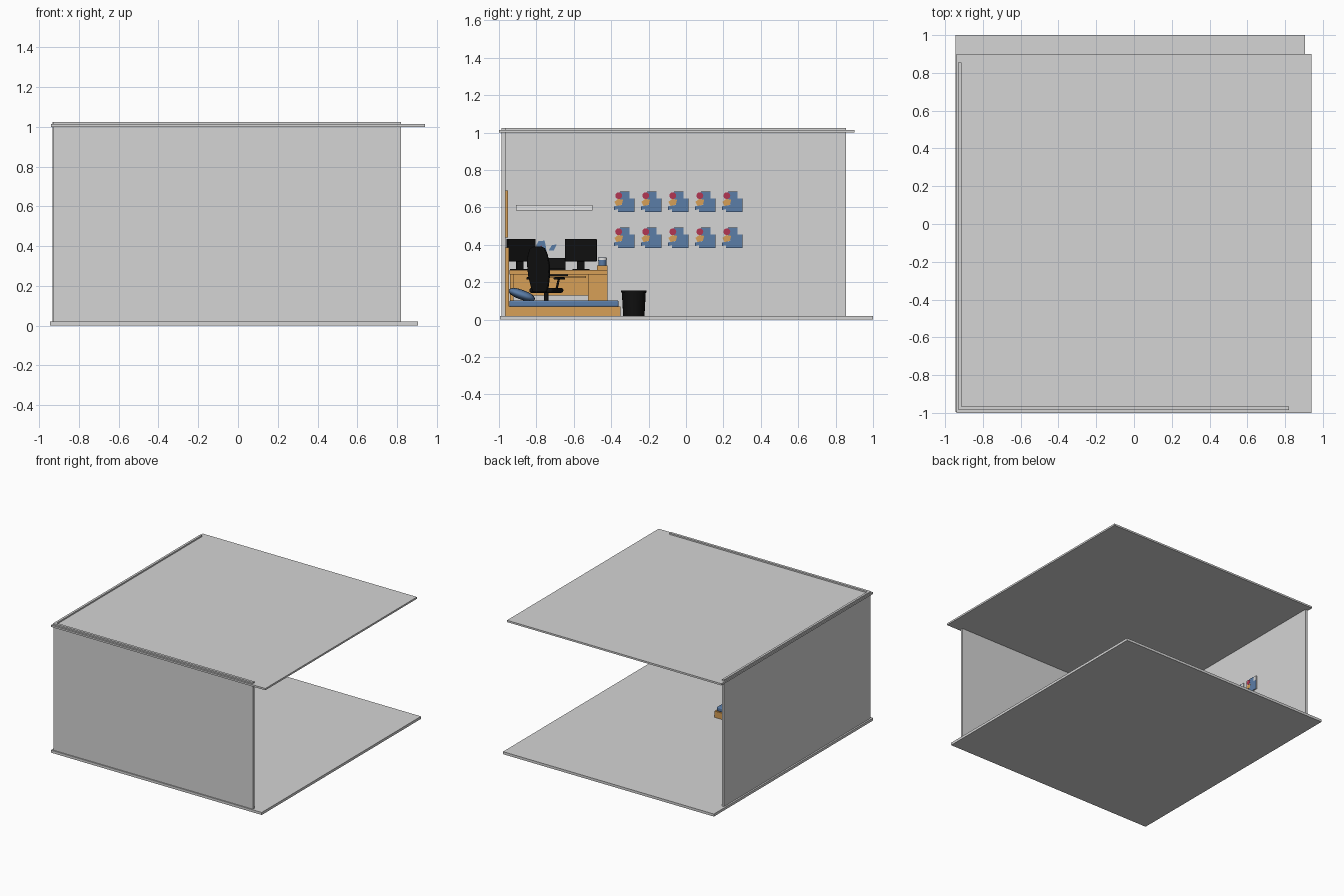
import bpy, bmesh, math
from mathutils import Matrix, Vector

if "Cube" in bpy.data.objects:
    bpy.data.objects.remove(bpy.data.objects["Cube"])


def material(name, rgb):
    m = bpy.data.materials.new(name)
    m.diffuse_color = (*rgb, 1)
    m.use_nodes = True
    m.node_tree.nodes["Principled BSDF"].inputs["Base Color"].default_value = m.diffuse_color
    return m


GREY = material("plaster grey", (0.66, 0.66, 0.66))
WHITE = material("white", (0.87, 0.87, 0.87))
WOOD = material("orange wood", (0.68, 0.35, 0.095))
BLUE = material("fabric blue", (0.105, 0.205, 0.39))
RED = material("crimson", (0.45, 0.037, 0.085))
BLACK = material("black", (0.005, 0.005, 0.005))


def finish(bm, name, mat, bevel=0.0, smooth=False, matrix=None):
    """Turn a bmesh into an object, with optional rounding and placement."""
    bmesh.ops.recalc_face_normals(bm, faces=bm.faces)
    me = bpy.data.meshes.new(name)
    bm.to_mesh(me)
    bm.free()
    ob = bpy.data.objects.new(name, me)
    bpy.context.collection.objects.link(ob)
    me.materials.append(mat)
    if matrix is not None:
        ob.matrix_world = matrix
    if bevel:
        b = ob.modifiers.new("round", "BEVEL")
        b.width, b.segments = bevel, 3
    if smooth or bevel:
        bpy.ops.object.select_all(action="DESELECT")
        ob.select_set(True)
        bpy.context.view_layer.objects.active = ob
        bpy.ops.object.shade_smooth_by_angle(angle=math.radians(40))
    return ob


def box(name, x, y, z, mat, bevel=0.0, matrix=None):
    bm = bmesh.new()
    bmesh.ops.create_cube(bm, size=1)
    for v in bm.verts:
        v.co = [a + (c + 0.5) * (b - a) for c, (a, b) in zip(v.co, (x, y, z))]
    return finish(bm, name, mat, bevel, False, matrix)


def lathe(name, profile, mat, matrix, steps=24):
    """Spin an (r, z) profile around the local z axis."""
    bm = bmesh.new()
    vs = [bm.verts.new((r, 0, z)) for r, z in profile]
    es = [bm.edges.new(p) for p in zip(vs, vs[1:])]
    bmesh.ops.spin(bm, geom=vs + es, axis=(0, 0, 1), cent=(0, 0, 0),
                   angle=math.tau, steps=steps)
    bmesh.ops.remove_doubles(bm, verts=bm.verts, dist=1e-5)
    return finish(bm, name, mat, 0, True, matrix)


def plate(name, pts, x0, x1, mat, bevel=0.0, matrix=None):
    """Polygon in the y-z plane, extruded along x."""
    bm = bmesh.new()
    f = bm.faces.new([bm.verts.new((x0, y, z)) for y, z in pts])
    out = bmesh.ops.extrude_face_region(bm, geom=[f])
    for v in out["geom"]:
        if isinstance(v, bmesh.types.BMVert):
            v.co.x = x1
    return finish(bm, name, mat, bevel, False, matrix)


def tube(name, a, b, r, mat, matrix=Matrix()):
    a, b = Vector(a), Vector(b)
    rot = (b - a).to_track_quat("Z", "Y").to_matrix().to_4x4()
    h = (b - a).length
    return lathe(name, [(0, 0), (r, 0), (r, h), (0, h)], mat,
                 matrix @ Matrix.Translation(a) @ rot, 12)


def at(x, y, z, turn=0):
    return Matrix.Translation((x, y, z)) @ Matrix.Rotation(math.radians(turn), 4, "Z")


# Room shell
box("floor", (-0.945, 0.905), (-0.995, 1.0), (0, 0.02), GREY)
box("ceiling", (-0.94, 0.94), (-1.0, 0.9), (1.0, 1.014), GREY)
box("front_wall", (-0.93, 0.82), (-0.986, -0.966), (0.001, 1.025), GREY)
box("left_wall", (-0.932, -0.914), (-0.975, 0.855), (0.001, 1.025), GREY)

# Bed with headboard, mattress and leaning pillows
box("bed_base", (-0.41, -0.005), (-0.96, -0.35), (0.02, 0.07), WOOD)
box("headboard", (-0.41, -0.005), (-0.965, -0.947), (0.02, 0.385), WOOD)
box("mattress", (-0.40, -0.015), (-0.945, -0.36), (0.068, 0.102), BLUE, 0.008)
for i, x in enumerate((-0.30, -0.115)):
    bm = bmesh.new()
    bmesh.ops.create_uvsphere(bm, u_segments=24, v_segments=12, radius=1)
    for v in bm.verts:  # square off the ball into a cushion
        v.co.x = math.copysign(abs(v.co.x) ** 0.6, v.co.x) * 0.085
        v.co.y = math.copysign(abs(v.co.y) ** 0.8, v.co.y) * 0.074
        v.co.z *= 0.026
    finish(bm, f"pillow_{i + 1}", BLUE, 0, True,
           at(x, -0.878, 0.133) @ Matrix.Rotation(math.radians(-20), 4, "X"))
box("wall_panel", (-0.34, -0.08), (-0.968, -0.952), (0.44, 0.69), WOOD)

# Desk with drawers and keyboard tray
box("desk_top", (-0.91, -0.64), (-0.945, -0.42), (0.242, 0.266), WOOD)
box("desk_side", (-0.905, -0.65), (-0.942, -0.922), (0.02, 0.242), WOOD)
box("desk_back", (-0.905, -0.893), (-0.922, -0.525), (0.13, 0.242), WOOD)
box("drawer_unit", (-0.905, -0.655), (-0.525, -0.42), (0.02, 0.242), WOOD)
for i in range(3):
    z = 0.028 + i * 0.071
    box(f"drawer_front_{i + 1}", (-0.656, -0.648), (-0.518, -0.427), (z, z + 0.064), WOOD)
box("keyboard_tray", (-0.80, -0.635), (-0.84, -0.535), (0.224, 0.234), WOOD)
box("keyboard", (-0.72, -0.65), (-0.78, -0.63), (0.234, 0.242), BLACK)
box("desk_box", (-0.80, -0.70), (-0.475, -0.42), (0.266, 0.29), WOOD)

# Mug
lathe("mug", [(0, 0), (0.021, 0), (0.023, 0.042), (0.019, 0.042), (0.018, 0.005), (0, 0.005)],
      BLUE, at(-0.75, -0.447, 0.29))
lathe("mug_band", [(0.0225, 0.028), (0.0237, 0.028), (0.0237, 0.04), (0.0225, 0.04)],
      WHITE, at(-0.75, -0.447, 0.29))

# Two monitors, the left one turned towards the chair
for side, y, turn in (("left", -0.882, 28), ("right", -0.562, 0)):
    m = at(-0.81, y, 0.266, turn)
    box(f"{side}_monitor", (-0.008, 0.008), (-0.085, 0.085), (0.046, 0.166), BLACK, 0.003, m)
    box(f"{side}_monitor_neck", (-0.018, -0.007), (-0.02, 0.02), (0.004, 0.09), BLACK, 0, m)
    box(f"{side}_monitor_foot", (-0.04, 0.035), (-0.045, 0.045), (0, 0.006), BLACK, 0, m)

# Laptop between the monitors
box("laptop_base", (-0.80, -0.70), (-0.79, -0.645), (0.266, 0.275), BLACK)
box("laptop_screen", (-0.006, 0), (-0.79, -0.645), (0, 0.062), BLACK, 0,
    Matrix.Translation((-0.80, 0, 0.27)) @ Matrix.Rotation(math.radians(-15), 4, "Y"))

# Wall shelf
box("shelf", (-0.914, -0.81), (-0.91, -0.50), (0.583, 0.613), WHITE)


# Framed pictures: grey panel with thin coloured shapes
def picture(name, y, z, shapes, s=0.11):
    box(name + "_panel", (-0.914, -0.907), (y, y + s), (z, z + s), GREY)
    for k, (mat, pts, x) in enumerate(shapes):
        plate(f"{name}_shape_{k + 1}", [(y + u * s, z + v * s) for u, v in pts],
              -0.908, x, mat)


disc = [(0.23 + 0.17 * math.cos(a * math.tau / 10), 0.8 + 0.17 * math.sin(a * math.tau / 10))
        for a in range(10)]
art = [(BLUE, [(0.2, 0), (1, 0), (1, 0.67), (0.76, 0.67), (0.76, 1), (0.3, 1), (0.08, 0.75),
               (0.35, 0.6), (0.4, 0.35), (0, 0.28), (0, 0.1), (0.2, 0.15)], -0.905),
       (RED, disc, -0.904),
       (WOOD, [(0.02, 0.5), (0.12, 0.3), (0.38, 0.36), (0.44, 0.6), (0.2, 0.64)], -0.9045)]
for row, z in enumerate((0.575, 0.382)):
    for col in range(5):
        picture(f"picture_{row + 1}_{col + 1}", -0.385 + col * 0.1445, z, art)
picture("desk_picture", -0.80, 0.315, [
    (BLUE, [(0.05, 0.5), (0.5, 0.4), (0.45, 0.75), (0.4, 0.98), (0.1, 0.95), (0, 0.75)], -0.905),
    (BLUE, [(0.6, 0.5), (0.85, 0.5), (1, 0.8), (0.75, 0.75)], -0.905),
    (RED, [(0.12, 0.6), (0.3, 0.55), (0.25, 0.75)], -0.904)])

# Waste bin
lathe("waste_bin", [(0, 0), (0.057, 0), (0.064, 0.125), (0.069, 0.125), (0.069, 0.137),
                    (0.063, 0.137), (0.054, 0.006), (0, 0.006)], BLACK, at(-0.82, -0.279, 0.02))

# Office chair: its back points to local +x
chair = at(-0.555, -0.748, 0, -27)
for i in range(5):
    a = i * math.tau / 5
    x, y = 0.085 * math.cos(a), 0.085 * math.sin(a)
    tube(f"chair_foot_{i + 1}", (0, 0, 0.05), (x, y, 0.04), 0.008, BLACK, chair)
    tube(f"caster_{i + 1}", (x + 0.008 * math.sin(a), y - 0.008 * math.cos(a), 0.033),
         (x - 0.008 * math.sin(a), y + 0.008 * math.cos(a), 0.033), 0.013, BLACK, chair)
tube("chair_column", (0, 0, 0.04), (0, 0, 0.15), 0.012, BLACK, chair)
box("chair_seat", (-0.075, 0.07), (-0.07, 0.07), (0.143, 0.17), BLACK, 0.012, chair)
half = [(0.038, 0), (0.05, 0.03), (0.062, 0.09), (0.064, 0.15), (0.056, 0.2), (0.042, 0.236),
        (0.02, 0.245)]
outline = half + [(-y, z) for y, z in reversed(half)]
plate("chair_back", outline, -0.012, 0.012, BLACK, 0.005,
      chair @ Matrix.Translation((0.07, 0, 0.148)) @ Matrix.Rotation(math.radians(8), 4, "Y"))
for side, s in (("left", -1), ("right", 1)):
    y = s * 0.082
    tube(f"{side}_arm_post", (0.0, s * 0.06, 0.155), (0.01, y, 0.218), 0.006, BLACK, chair)
    box(f"{side}_armrest", (-0.045, 0.055), (y - 0.011, y + 0.011), (0.214, 0.227), BLACK,
        0.005, chair)
